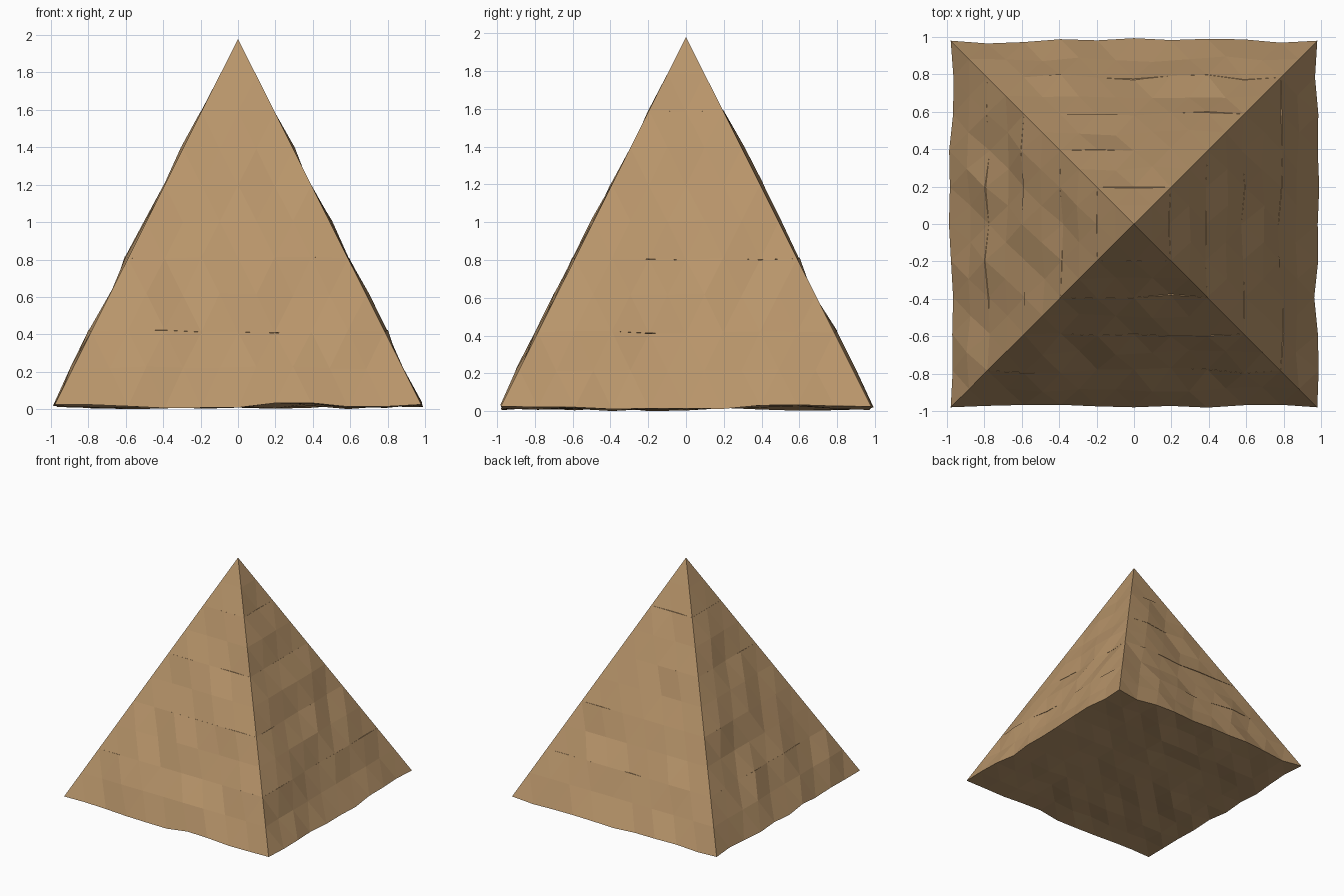
import bpy, bmesh, random
from mathutils import Matrix, Vector

random.seed(7)
if "Cube" in bpy.data.objects:
    bpy.data.objects.remove(bpy.data.objects["Cube"], do_unlink=True)

LEVELS, HALF, BASE_Z, TOP_Z = 10, 0.98, 0.025, 1.98
PER_TIER = 2

sandstone = bpy.data.materials.new("sandstone")
sandstone.use_nodes = True
COLOUR = (0.48, 0.30, 0.145, 1)
sandstone.diffuse_color = COLOUR
sandstone.node_tree.nodes["Principled BSDF"].inputs["Base Color"].default_value = COLOUR

# Rough stone offset, shared wherever two tiers meet
roughness = {}


def rough(key, amount):
    if key not in roughness:
        roughness[key] = random.uniform(-amount, amount)
    return roughness[key]


def ring(bm, level):
    """Square ring of points at a level, as four sides that share corners."""
    n = LEVELS - level
    z = BASE_Z + (TOP_Z - BASE_Z) * level / LEVELS
    if n == 0:
        tip = bm.verts.new((0, 0, z))
        return [[tip]] * 4
    half = HALF * n / LEVELS
    sides = []
    for side in range(4):
        turn = Matrix.Rotation(side * 1.5707963, 3, 'Z')
        row = []
        for j in range(n):
            p = Vector((-half + 2 * half * j / n, -half, z))
            if j:
                push = rough((level, side, j), 0.017) + random.uniform(-0.004, 0.004)
                p += Vector((0, -0.89, 0.45)) * push
                if level == 0:
                    p.z = random.uniform(0.005, 0.034)
            row.append(bm.verts.new(turn @ p))
        sides.append(row)
    return [sides[s] + [sides[(s + 1) % 4][0]] for s in range(4)]


def outline(sides):
    return [v for row in sides for v in row[:-1]]


def underside(bm, sides):
    """Uneven grid closing the bottom of the lowest tier."""
    n = LEVELS
    front, right, back, left = sides
    grid = [list(front)]
    for i in range(1, n):
        inner = [bm.verts.new((HALF * (2 * j / n - 1), HALF * (2 * i / n - 1),
                               random.uniform(0, 0.034))) for j in range(1, n)]
        grid.append([left[n - i]] + inner + [right[i]])
    grid.append(list(reversed(back)))
    for a, b in zip(grid, grid[1:]):
        for j in range(n):
            bm.faces.new((a[j], b[j], b[j + 1]))
            bm.faces.new((a[j], b[j + 1], a[j + 1]))


# Stacked tiers with faceted sloping walls
for tier in range(LEVELS // PER_TIER):
    bm = bmesh.new()
    rings = [ring(bm, tier * PER_TIER + r) for r in range(PER_TIER + 1)]
    for low, high in zip(rings, rings[1:]):
        for a, b in zip(low, high):
            for j in range(len(b)):
                bm.faces.new((a[j], a[j + 1], b[j]))
                if j + 1 < len(b):
                    bm.faces.new((a[j + 1], b[j + 1], b[j]))
    # Close the tier below and above
    if tier == 0:
        underside(bm, rings[0])
    else:
        bm.faces.new(outline(rings[0]))
    if len(rings[-1][0]) > 1:
        bm.faces.new(outline(rings[-1]))
    bmesh.ops.recalc_face_normals(bm, faces=bm.faces)
    mesh = bpy.data.meshes.new(f"pyramid_tier_{tier + 1}")
    bm.to_mesh(mesh)
    bm.free()
    mesh.materials.append(sandstone)
    obj = bpy.data.objects.new(mesh.name, mesh)
    bpy.context.collection.objects.link(obj)
